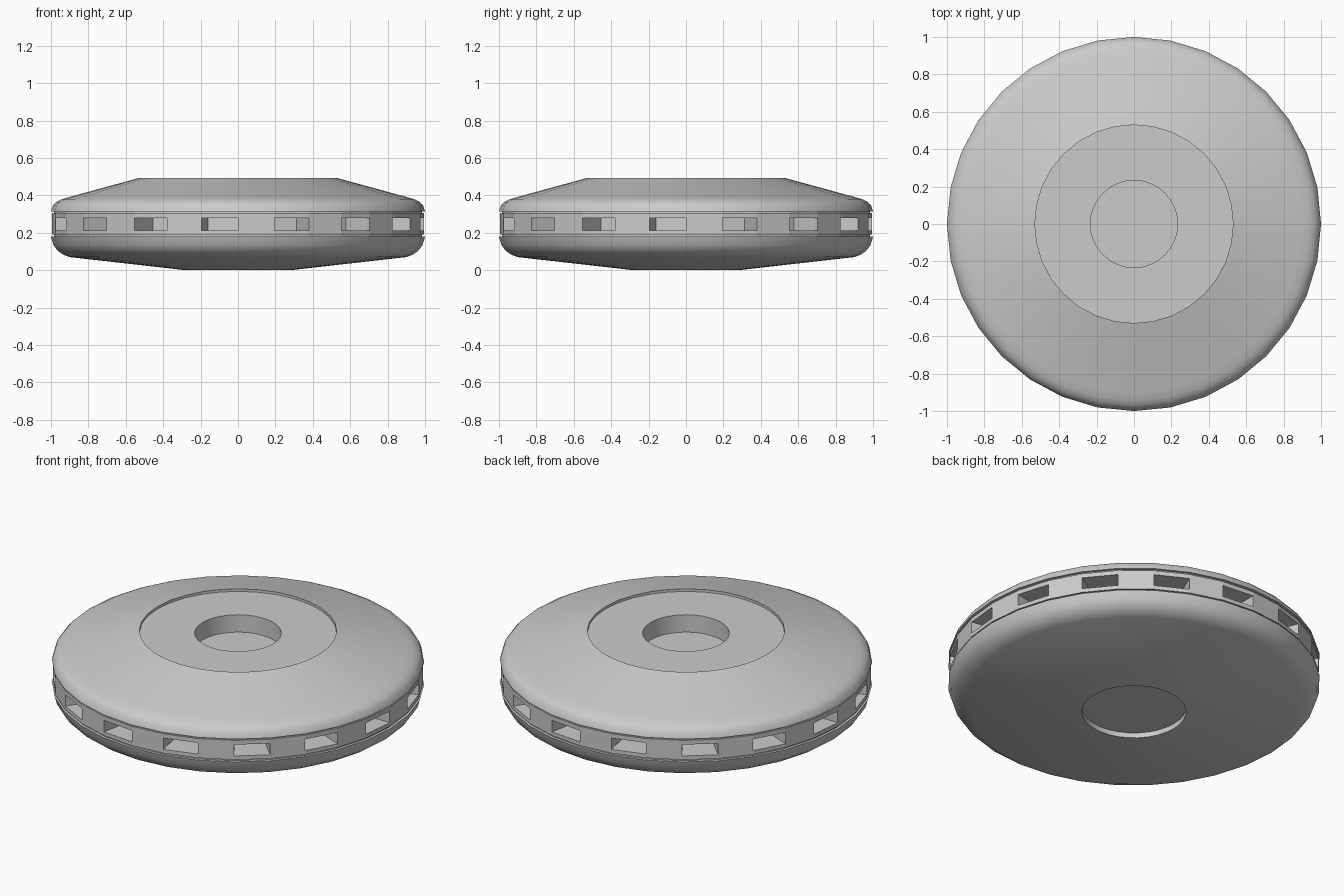
import bpy, bmesh, math

if "Cube" in bpy.data.objects:
    bpy.data.objects.remove(bpy.data.objects["Cube"])

SIDES = 32


def lathe(name, profile, slot_row=None, slot_scale=0.82):
    """Revolve an (r, z) profile; r = 0 ends are capped. Every other face of slot_row is recessed."""
    bm = bmesh.new()
    rings = []
    for r, z in profile:
        rings.append([bm.verts.new((r * math.cos(a), r * math.sin(a), z))
                      for a in (2 * math.pi * k / SIDES for k in range(SIDES))])
    for i in range(len(rings) - 1):
        for k in range(SIDES):
            n = (k + 1) % SIDES
            outer = [rings[i][k], rings[i][n], rings[i + 1][n], rings[i + 1][k]]
            if i == slot_row and k % 2 == 1:
                inner = [bm.verts.new((v.co.x * slot_scale, v.co.y * slot_scale, v.co.z))
                         for v in outer]
                for j in range(4):
                    m = (j + 1) % 4
                    bm.faces.new((outer[j], outer[m], inner[m], inner[j]))
                bm.faces.new(inner)
            else:
                bm.faces.new(outer)
    # profiles run from bottom to top, so the faces point outward
    if name == "lower_cover":
        bm.faces.new(list(reversed(rings[0])))
    if name == "upper_cover":
        bm.faces.new(rings[-1])
    mesh = bpy.data.meshes.new(name)
    bm.to_mesh(mesh)
    bm.free()
    obj = bpy.data.objects.new(name, mesh)
    bpy.context.collection.objects.link(obj)
    bpy.ops.object.select_all(action='DESELECT')
    obj.select_set(True)
    bpy.context.view_layer.objects.active = obj
    return obj


# Lower cover: shallow round recess, gentle cone, rounded rim, edge of groove
lathe("lower_cover", [
    (0.28, 0.03), (0.28, 0.0), (0.90, 0.07), (0.935, 0.083), (0.965, 0.105),
    (0.987, 0.135), (1.0, 0.18), (0.985, 0.18)])
bpy.ops.object.shade_smooth_by_angle(angle=math.radians(30))

# Vent ring: narrow grooves above and below, sixteen recessed slots
lathe("vent_ring", [
    (0.985, 0.18), (0.985, 0.19), (0.995, 0.19), (0.995, 0.213),
    (0.995, 0.28), (0.995, 0.305), (0.985, 0.305), (0.985, 0.315)], slot_row=3)
bpy.ops.object.shade_smooth_by_angle(angle=math.radians(8))

# Upper cover: rounded rim, steeper cone, slightly sunk plate, central well
lathe("upper_cover", [
    (0.985, 0.315), (1.0, 0.315), (0.99, 0.345), (0.972, 0.365), (0.943, 0.38),
    (0.90, 0.392), (0.53, 0.493), (0.53, 0.478), (0.233, 0.478), (0.233, 0.375)])
bpy.ops.object.shade_smooth_by_angle(angle=math.radians(30))
